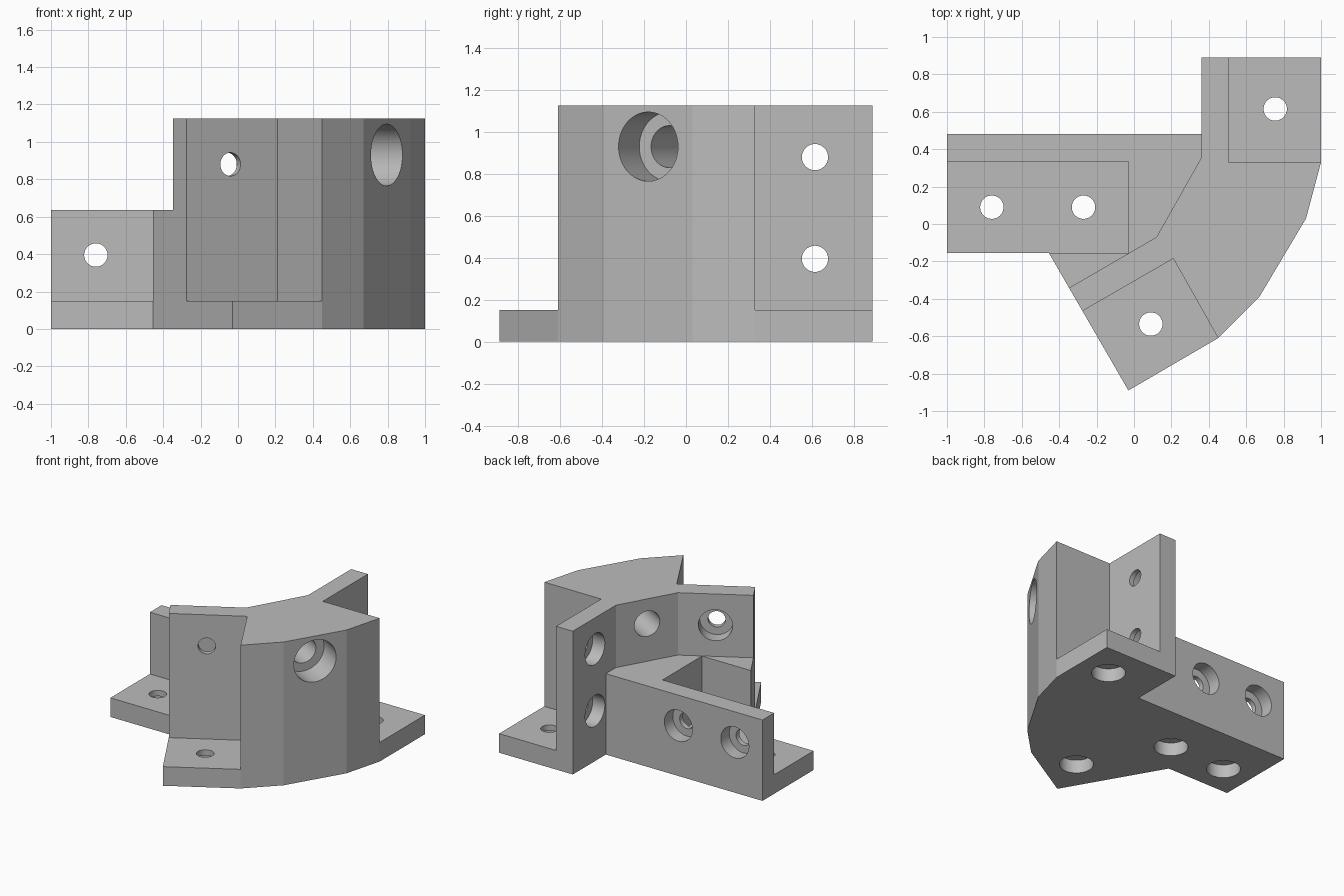
import bpy, bmesh, math
from mathutils import Vector

if "Cube" in bpy.data.objects:
    bpy.data.objects.remove(bpy.data.objects["Cube"], do_unlink=True)

BASE, LOW, TOP = 0.15, 0.635, 1.125   # plate, low wall and tall wall heights
SHAFT, BORE, DEPTH = 0.0625, 0.122, 0.105

grey = bpy.data.materials.new("matte grey")
grey.use_nodes = True
grey.diffuse_color = (0.5, 0.5, 0.5, 1)
grey.node_tree.nodes["Principled BSDF"].inputs["Base Color"].default_value = (0.5, 0.5, 0.5, 1)


def finish(name, bm):
    bmesh.ops.recalc_face_normals(bm, faces=bm.faces)
    mesh = bpy.data.meshes.new(name)
    bm.to_mesh(mesh)
    bm.free()
    mesh.materials.append(grey)
    obj = bpy.data.objects.new(name, mesh)
    bpy.context.collection.objects.link(obj)
    return obj


def prism(name, outline, z0, z1):
    bm = bmesh.new()
    face = bm.faces.new([bm.verts.new((x, y, z0)) for x, y in outline])
    ext = bmesh.ops.extrude_face_region(bm, geom=[face])
    verts = [v for v in ext["geom"] if isinstance(v, bmesh.types.BMVert)]
    bmesh.ops.translate(bm, verts=verts, vec=(0, 0, z1 - z0))
    return finish(name, bm)


def rod(name, start, end, radius):
    start, end = Vector(start), Vector(end)
    axis = end - start
    matrix = axis.to_track_quat("Z", "Y").to_matrix().to_4x4()
    matrix.translation = (start + end) / 2
    bm = bmesh.new()
    bmesh.ops.create_cone(bm, cap_ends=True, segments=48, radius1=radius,
                          radius2=radius, depth=axis.length, matrix=matrix)
    return finish(name, bm)


def cut(target, cutter):
    cutter.hide_render = True
    mod = target.modifiers.new("cut", "BOOLEAN")
    mod.operation = "DIFFERENCE"
    mod.solver = "EXACT"
    mod.object = cutter
    bpy.context.view_layer.objects.active = target
    bpy.ops.object.modifier_apply(modifier=mod.name)
    bpy.data.objects.remove(cutter, do_unlink=True)


def screw_hole(target, mouth, direction, length, shaft=SHAFT, bore=BORE, depth=DEPTH):
    # Counterbored hole entering at the mouth
    mouth, d = Vector(mouth), Vector(direction).normalized()
    cut(target, rod("bore", mouth - d * 0.1, mouth + d * depth, bore))
    cut(target, rod("shaft", mouth - d * 0.05, mouth + d * (length + 0.06), shaft))


# Full-height bracket body with a faceted outer bend
bracket = prism("corner_bracket", [
    (-1, 0.48), (0.36, 0.48), (0.36, 0.89), (1, 0.89), (1, 0.33), (0.92, 0.03),
    (0.67, -0.39), (0.45, -0.61), (-0.03, -0.89), (-0.455, -0.155), (-1, -0.155)], 0, TOP)

# Step down to the low wall
cut(bracket, prism("step_cutter", [
    (-1.04, -0.744), (0.12, -0.07), (0.36, 0.355), (0.36, 0.48), (0.3, 0.7),
    (-1.3, 0.7), (-1.3, -0.744)], LOW, 1.4))

# Three open pockets above the base plate
pockets = [
    [(-1.2, 0.335), (-0.03, 0.335), (-0.03, -0.155), (-0.455, -0.155), (-1.2, -0.4)],
    [(-0.566, -0.633), (0.21, -0.185), (0.54, -0.77), (0, -1.2)],
    [(0.505, 0.33), (1.2, 0.33), (1.2, 1.1), (0.505, 1.1)],
]
for outline in pockets:
    cut(bracket, prism("pocket_cutter", outline, BASE, 1.4))

# Base plate holes, bored from underneath
for x, y in [(-0.76, 0.09), (-0.27, 0.09), (0.09, -0.535), (0.755, 0.615)]:
    screw_hole(bracket, (x, y, 0), (0, 0, 1), BASE)

# Low wall holes
for x in (-0.76, -0.27):
    screw_hole(bracket, (x, 0.48, 0.395), (0, -1, 0), 0.145)

# Back arm holes
for z in (0.395, 0.88):
    screw_hole(bracket, (0.36, 0.615, z), (1, 0, 0), 0.145)

# Angled front arm hole
screw_hole(bracket, (-0.113, -0.204, 0.88), (0.5, -0.866, 0), 0.145)

# Large stepped hole through the bend
screw_hole(bracket, (0.795, -0.18, 0.93), (-0.866, 0.5, 0), 0.645, 0.1, 0.165, 0.2)

# Smooth hole walls, crisp facets elsewhere
bpy.ops.object.select_all(action="DESELECT")
bracket.select_set(True)
bpy.context.view_layer.objects.active = bracket
bpy.ops.object.shade_smooth_by_angle(angle=math.radians(10))
